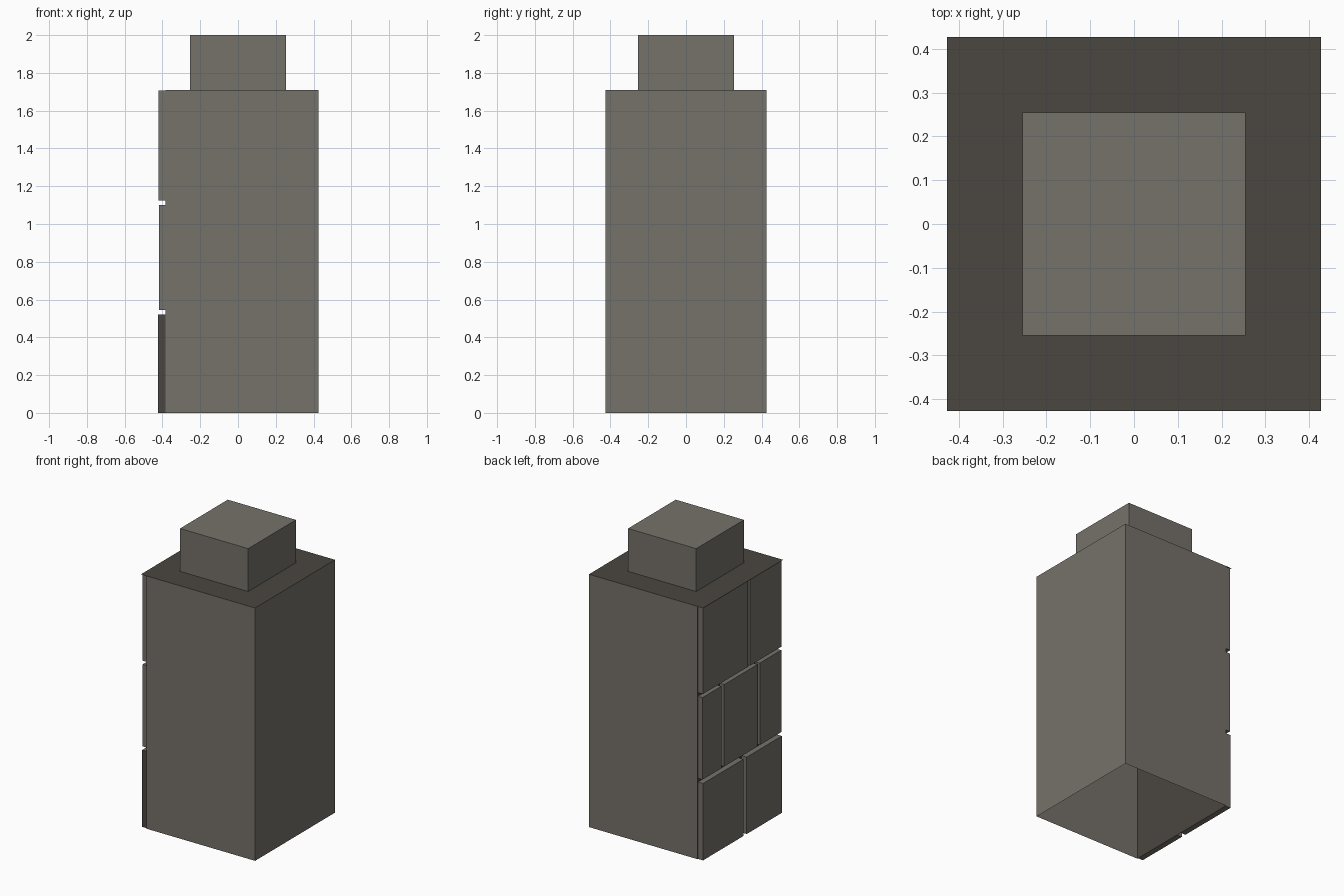
import bpy
import bmesh

cube = bpy.data.objects.get("Cube")
if cube:
    bpy.data.objects.remove(cube)


def material(name, rgb):
    mat = bpy.data.materials.new(name)
    mat.use_nodes = True
    mat.diffuse_color = (*rgb, 1)
    mat.node_tree.nodes["Principled BSDF"].inputs["Base Color"].default_value = (*rgb, 1)
    return mat


STONE = material("stone grey", (0.18, 0.168, 0.145))
MORTAR = material("mortar brown", (0.07, 0.062, 0.052))


def box(name, low, high, drop=None, dark=None):
    """Box between two corners; faces matching drop are removed, dark ones become mortar."""
    bm = bmesh.new()
    bmesh.ops.create_cube(bm, size=1)
    for v in bm.verts:
        v.co = [lo + (c + 0.5) * (hi - lo) for c, lo, hi in zip(v.co, low, high)]
    bm.normal_update()
    for f in bm.faces:
        f.material_index = int(bool(dark and dark(f.normal)))
    if drop:
        unwanted = [f for f in bm.faces if drop(f.normal)]
        bmesh.ops.delete(bm, geom=unwanted, context='FACES')
    mesh = bpy.data.meshes.new(name)
    bm.to_mesh(mesh)
    bm.free()
    mesh.materials.append(STONE)
    mesh.materials.append(MORTAR)
    obj = bpy.data.objects.new(name, mesh)
    bpy.context.collection.objects.link(obj)
    return obj


HALF = 0.427
WALL = -0.385
LEDGE = 1.71

# Hollow shaft, open below, with a recessed mortar wall on the bricked side
box("shaft", (WALL, -HALF, 0), (HALF, HALF, LEDGE),
    drop=lambda n: abs(n.z) > 0.5, dark=lambda n: n.x < -0.5)

# Flat ledge closing the shaft, overhanging the mortar wall
bm = bmesh.new()
bmesh.ops.create_grid(bm, x_segments=1, y_segments=1, size=HALF)
ledge_mesh = bpy.data.meshes.new("ledge")
bm.to_mesh(ledge_mesh)
bm.free()
ledge_mesh.materials.append(MORTAR)
ledge = bpy.data.objects.new("ledge", ledge_mesh)
ledge.location.z = LEDGE
bpy.context.collection.objects.link(ledge)

# Chimney cap
box("cap", (-0.255, -0.255, LEDGE), (0.255, 0.255, 2), drop=lambda n: n.z < -0.5)

# Brick courses: bottom, top, outer face, y spans
courses = [
    (0, 0.52, -0.423, [(-0.42, -0.045), (-0.01, 0.422)]),
    (0.545, 1.1, -0.419, [(-0.42, -0.19), (-0.167, 0.19), (0.22, 0.422)]),
    (1.125, LEDGE - 0.002, -0.422, [(-0.42, -0.08), (-0.06, 0.422)]),
]
for row, (low, high, face, spans) in enumerate(courses):
    for col, (start, end) in enumerate(spans):
        # The lowest front brick has a mortar-coloured end
        dark_end = (lambda n: n.y < -0.5) if row == 0 and col == 0 else None
        box(f"brick_{row + 1}_{col + 1}", (face, start, low), (WALL, end, high),
            drop=lambda n: n.x > 0.5, dark=dark_end)
